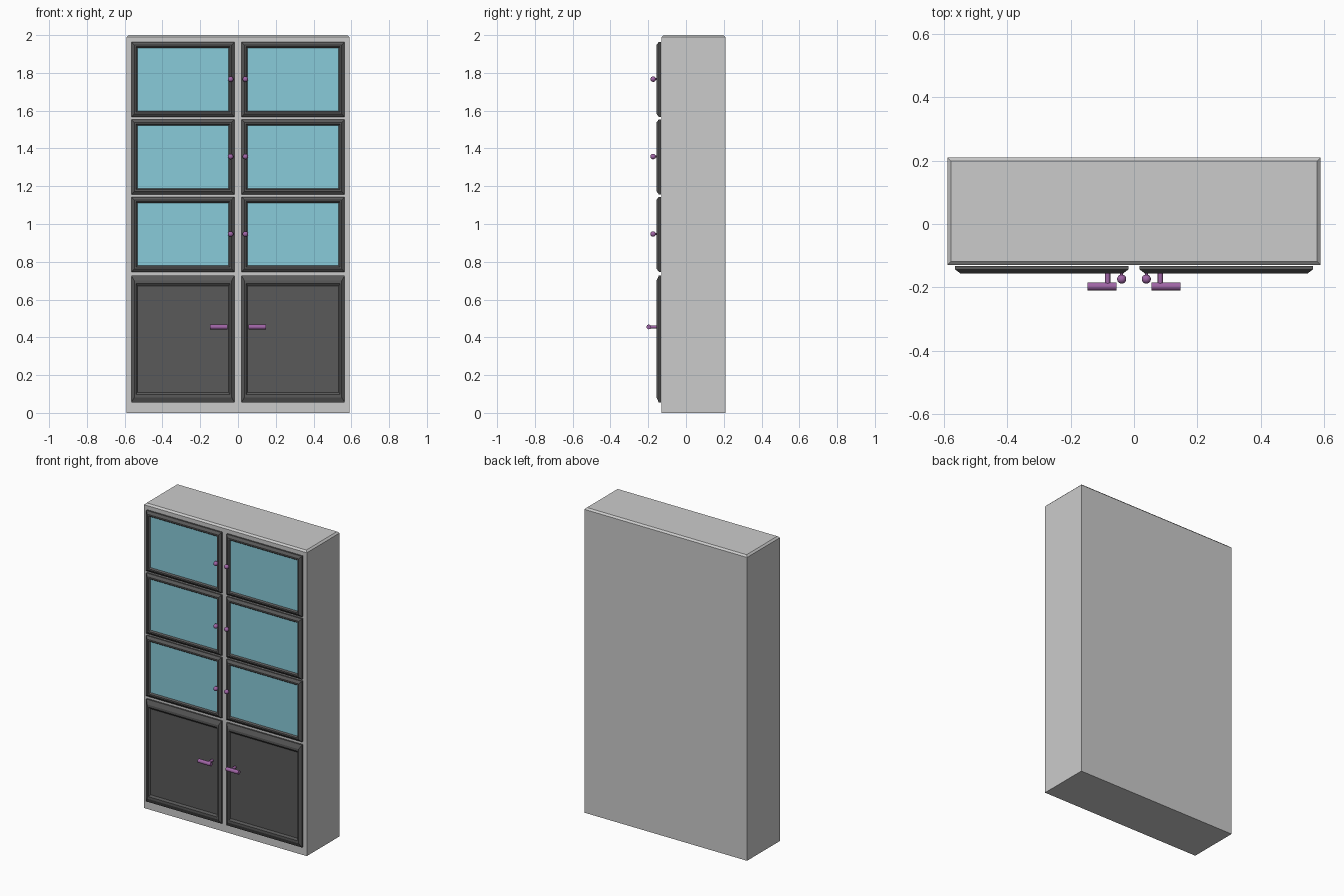
import bpy, bmesh, math

if "Cube" in bpy.data.objects:
    bpy.data.objects.remove(bpy.data.objects["Cube"])


def material(name, rgb):
    m = bpy.data.materials.new(name)
    m.diffuse_color = (*rgb, 1)
    m.use_nodes = True
    m.node_tree.nodes["Principled BSDF"].inputs["Base Color"].default_value = m.diffuse_color
    return m


dark = material("dark_grey", (0.1, 0.1, 0.1))
glass = material("glass_blue", (0.25, 0.6, 0.7))
purple = material("purple_metal", (0.35, 0.13, 0.38))


def finish(name, bm, mats=(), smooth=False):
    bmesh.ops.recalc_face_normals(bm, faces=bm.faces[:])
    me = bpy.data.meshes.new(name)
    bm.to_mesh(me)
    bm.free()
    for m in mats:
        me.materials.append(m)
    ob = bpy.data.objects.new(name, me)
    bpy.context.collection.objects.link(ob)
    if smooth:
        bpy.context.view_layer.objects.active = ob
        ob.select_set(True)
        bpy.ops.object.shade_smooth_by_angle(angle=math.radians(40))
        ob.select_set(False)
    return ob


# Cabinet carcass with its top edges chamfered
bm = bmesh.new()
bmesh.ops.create_cube(bm, size=1)
for v in bm.verts:
    v.co = (v.co.x * 1.18, v.co.y * 0.34 + 0.04, v.co.z * 2 + 1)
top = [e for e in bm.edges if all(v.co.z > 1.9 for v in e.verts)]
bmesh.ops.bevel(bm, geom=top, offset=0.011, segments=1, affect='EDGES')
finish("cabinet_body", bm)


# Door: nested rectangles with a chamfered rim and a sunken panel
def door(name, side, z0, z1, glazed):
    bm = bmesh.new()
    x0, x1 = 0.018, 0.565
    k = (z1 - z0) / 0.397
    profile = [(0, -0.133), (0, -0.144), (0.016, -0.156),
               (0.025, -0.156), (0.032, -0.147)]
    rings = []
    for inset, y in profile:
        a, b, c, d = x0 + inset, x1 - inset, z0 + inset * k, z1 - inset * k
        rings.append([bm.verts.new((side * x, y, z))
                      for x, z in ((a, c), (b, c), (b, d), (a, d))])
    for r, s in zip(rings, rings[1:]):
        for i in range(4):
            j = (i + 1) % 4
            bm.faces.new((r[i], r[j], s[j], s[i]))
    bm.faces.new(rings[0])
    panel = bm.faces.new(rings[-1])
    panel.material_index = 1 if glazed else 0
    finish(name, bm, (dark, glass))


# Round bar between two points along x or y
def bar(bm, centre, radius, length, axis):
    ret = bmesh.ops.create_cone(bm, cap_ends=True, segments=20,
                                radius1=radius, radius2=radius, depth=length)
    for v in ret["verts"]:
        x, y, z = v.co
        v.co = (z, x, y) if axis == 'X' else (x, z, y)
        v.co.x += centre[0]
        v.co.y += centre[1]
        v.co.z += centre[2]


def knob(name, side, z):
    bm = bmesh.new()
    ret = bmesh.ops.create_uvsphere(bm, u_segments=20, v_segments=12, radius=0.0145)
    for v in ret["verts"]:
        v.co.x += side * 0.039
        v.co.y -= 0.174
        v.co.z += z
    bar(bm, (side * 0.039, -0.158, z), 0.005, 0.02, 'Y')
    finish(name, bm, (purple,), True)


def lever(name, side, z):
    bm = bmesh.new()
    bar(bm, (side * 0.101, -0.197, z), 0.0125, 0.092, 'X')
    bar(bm, (side * 0.083, -0.17, z), 0.008, 0.05, 'Y')
    finish(name, bm, (purple,), True)


for label, side in (("left", -1), ("right", 1)):
    for i, z0 in enumerate((0.747, 1.157, 1.567)):
        door(f"glass_door_{label}_{i + 1}", side, z0, z0 + 0.397, True)
        knob(f"knob_{label}_{i + 1}", side, z0 + 0.2)
    door(f"lower_door_{label}", side, 0.055, 0.727, False)
    lever(f"lever_handle_{label}", side, 0.455)
